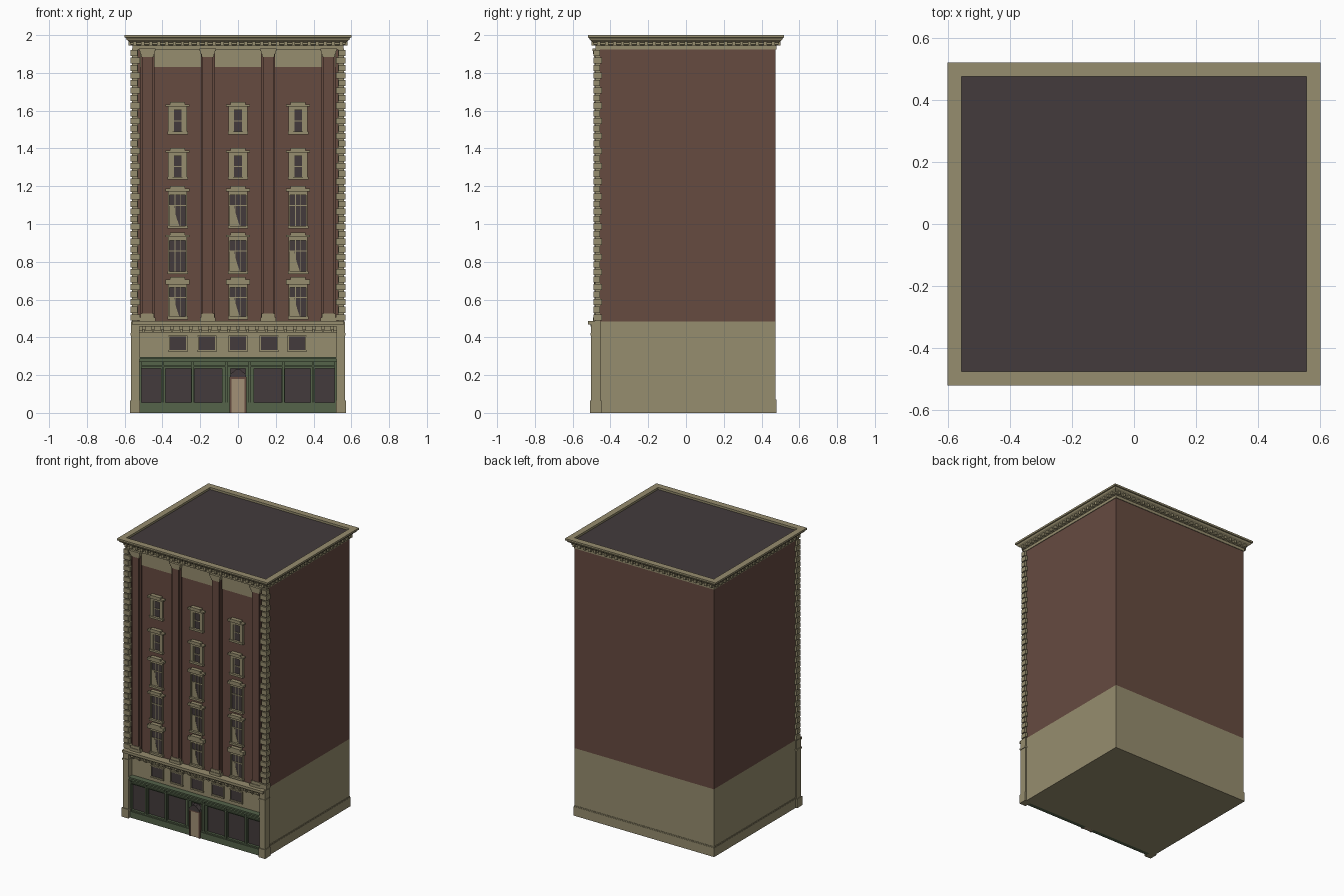
import bpy, bmesh

if "Cube" in bpy.data.objects:
    bpy.data.objects.remove(bpy.data.objects["Cube"])


def mat(name, r, g, b):
    m = bpy.data.materials.new(name)
    m.diffuse_color = (r, g, b, 1)
    m.use_nodes = True
    m.node_tree.nodes["Principled BSDF"].inputs["Base Color"].default_value = m.diffuse_color
    return m


STONE = mat("beige stone", 0.305, 0.266, 0.156)
BRICK = mat("red brick", 0.133, 0.069, 0.051)
DARK = mat("dark glass and roof", 0.056, 0.044, 0.045)
GREEN = mat("green shopfront", 0.09, 0.125, 0.068)
TAN = mat("tan door", 0.36, 0.28, 0.18)


def finish(name, bm, material):
    bmesh.ops.recalc_face_normals(bm, faces=bm.faces)
    me = bpy.data.meshes.new(name)
    bm.to_mesh(me)
    bm.free()
    me.materials.append(material)
    ob = bpy.data.objects.new(name, me)
    bpy.context.collection.objects.link(ob)
    return ob


def box(bm, x0, x1, y0, y1, z0, z1):
    v = [bm.verts.new((x, y, z)) for z in (z0, z1)
         for x, y in ((x0, y0), (x1, y0), (x1, y1), (x0, y1))]
    for f in ((0, 1, 2, 3), (4, 5, 6, 7), (0, 1, 5, 4), (1, 2, 6, 5), (2, 3, 7, 6), (3, 0, 4, 7)):
        bm.faces.new([v[i] for i in f])


def boxes(name, material, items):
    bm = bmesh.new()
    for it in items:
        box(bm, *it)
    return finish(name, bm, material)


def prism(bm, pts, y0, y1):
    """Extrude an x-z outline along y."""
    a = [bm.verts.new((x, y0, z)) for x, z in pts]
    b = [bm.verts.new((x, y1, z)) for x, z in pts]
    bm.faces.new(a)
    bm.faces.new(b)
    n = len(pts)
    for i in range(n):
        bm.faces.new((a[i], a[(i + 1) % n], b[(i + 1) % n], b[i]))


W = -0.46            # front wall plane
HX, HY = 0.555, 0.475

# Main masses
boxes("brick_body", BRICK, [(-HX, HX, W, HY, 0.485, 1.95)])
boxes("stone_base", STONE, [(-HX, HX, W, HY, 0, 0.485)])
boxes("base_plinth", STONE, [(-HX - .005, HX + .005, W, HY + .005, 0, 0.065),
                             (-HX - .003, HX + .003, W, HY + .003, 0.065, 0.072)])
boxes("flat_roof", DARK, [(-HX, HX, -HY, HY, 1.96, 1.985)])

# Top cornice: profile swept round the rectangle
prof = [(-.02, 1.925), (.004, 1.925), (.004, 1.945), (.014, 1.95), (.014, 1.96),
        (.034, 1.975), (.038, 1.985), (.045, 1.987), (.045, 2.0), (0, 2.0), (-.02, 1.98)]
prof[9:] = [(0, 2.0), (0, 1.96), (-.02, 1.96)]
bm = bmesh.new()
rings = []
for o, z in prof:
    x, y = HX + o, HY + o
    rings.append([bm.verts.new(p) for p in ((-x, -y, z), (x, -y, z), (x, y, z), (-x, y, z))])
for i, r in enumerate(rings):
    s = rings[(i + 1) % len(rings)]
    for j in range(4):
        k = (j + 1) % 4
        bm.faces.new((r[j], r[k], s[k], s[j]))
finish("top_cornice", bm, STONE)

# Dentils under the cornice on all four sides
items = []
for i in range(27):
    x = -0.546 + i * 0.042
    for s in (-1, 1):
        y = s * (HY + .012)
        items.append((x - .009, x + .009, y - .014, y + .014, 1.945, 1.967))
for i in range(23):
    y = -0.462 + i * 0.042
    for s in (-1, 1):
        x = s * (HX + .012)
        items.append((x - .014, x + .014, y - .009, y + .009, 1.945, 1.967))
boxes("cornice_dentils", STONE, items)

# Stone frieze on the front
boxes("front_frieze", STONE, [(-.52, .52, W - .006, W + .01, 1.83, 1.945)])

# Corner quoins: core strip with alternating long and short blocks
items = []
for s in (-1, 1):
    def qx(a, b):
        return (min(s * a, s * b), max(s * a, s * b))
    items.append((*qx(.53, .562), -.482, -.455, .485, 1.93))
    for i in range(36):
        z = .49 + i * .04
        inner, back = ((.518, -.444), (.532, -.456))[i % 2]
        items.append((*qx(inner, .57), -.49, back, z, z + .032))
boxes("corner_quoins", STONE, items)

# Base corner piers with foot and cap
items = []
for s in (-1, 1):
    for a, b, y0, y1, z0, z1 in ((.522, .566, -.502, -.452, 0, .485),
                                 (.518, .571, -.508, -.448, 0, .065),
                                 (.519, .570, -.506, -.450, .41, .422)):
        items.append((min(s * a, s * b), max(s * a, s * b), y0, y1, z0, z1))
boxes("base_corner_piers", STONE, items)

# Brick pilasters with stone bases and capitals
brick, stone = [], []
for c in (-.48, -.16, .16, .48):
    brick += [(c - .037, c + .037, W - .014, W + .01, .5, 1.9),
              (c - .027, c + .027, W - .025, W, .5, 1.9)]
    for h, d, z0, z1 in ((.042, .032, .485, .505), (.036, .028, .505, .525),
                         (.034, .028, 1.885, 1.9), (.039, .032, 1.9, 1.915),
                         (.044, .036, 1.915, 1.928)):
        stone.append((c - h, c + h, W - d, W + .01, z0, z1))
boxes("pilaster_shafts", BRICK, brick)
boxes("pilaster_bases_and_capitals", STONE, stone)

# Ledge over the base with brackets
items = [(-.56, .56, -.518, W, .468, .486), (-.55, .55, -.506, W, .457, .468),
         (-.53, .53, -.474, W, .425, .435)]
for i in range(21):
    x = -.5 + i * .05
    items += [(x - .009, x + .009, -.496, W, .44, .458),
              (x - .006, x + .006, -.484, W, .425, .44)]
boxes("base_ledge", STONE, items)

# Upper windows
glass, frame, drape = [], [], bmesh.new()
rows = [(.495, .675, .72), (.735, .925, .955), (.975, 1.165, 1.2),
        (1.235, 1.372, 1.402), (1.475, 1.615, 1.645)]
draped = {(0, 0), (0, 1), (0, 2), (1, 1), (1, 2), (2, 0), (2, 1)}
for r, (z0, z1, z2) in enumerate(rows):
    tall = r < 3
    for k, c in enumerate((-.32, 0, .318)):
        g = .042 if tall else .027     # half width of the glass
        b, t = z0 + .014, z1 - .012
        glass.append((c - g, c + g, W - .003, W + .01, b, t))
        for s in (-1, 1):              # jambs
            a, e = sorted((c + s * g, c + s * .05))
            frame.append((a, e, W - .014, W, z0, z1))
        frame += [(c - .05, c + .05, W - .014, W, t, z1),
                  (c - .054, c + .054, W - .02, W, z0, b),
                  (c - .05, c + .05, W - .016, W, z1, z1 + .008),
                  (c - .063, c + .063, W - .026, W, z1 + .006, z2 - .013),
                  (c - .04, c + .04, W - .028, W, z2 - .013, z2)]
        zb = b + (t - b) * (.66 if tall else .5)
        frame.append((c - g, c + g, W - .007, W, zb - .003, zb + .003))
        if tall:
            for x in (c - .014, c + .014):
                frame.append((x - .002, x + .002, W - .007, W, b, t))
        else:
            for s in (-1, 1):
                x = c + s * .024
                frame.append((x - .004, x + .004, W - .007, W, b, t))
        if (r, k) in draped:           # drawn curtain
            s = -1
            prism(drape, [(c + s * g, b), (c - s * .01, b), (c + s * .004, b + .04),
                          (c + s * .014, b + .075), (c + s * .02, zb), (c + s * g, zb)],
                  W - .005, W)
boxes("window_glass", DARK, glass)
boxes("window_frames", STONE, frame)
finish("window_curtains", drape, STONE)

# Mezzanine openings
glass, frame = [], []
for c in (-.317, -.164, 0, .164, .312):
    glass.append((c - .043, c + .043, W - .003, W + .01, .332, .404))
    frame += [(c - .05, c + .05, W - .01, W, .322, .332),
              (c - .05, c + .05, W - .01, W, .404, .41)]
    for s in (-1, 1):
        frame.append((c + s * .046 - .003, c + s * .046 + .003, W - .008, W, .332, .404))
boxes("mezzanine_windows", DARK, glass)
boxes("mezzanine_frames", STONE, frame)

# Shopfront: dark glass behind a green frame
boxes("shop_glass", DARK, [(-.52, .52, W - .004, W + .01, .05, .24)])
items = [(-.522, .522, -.488, W, 0, .045), (-.522, .522, -.482, W, .045, .054),
         (-.522, .522, -.476, W, .236, .27), (-.522, .522, -.486, W, .245, .252),
         (-.522, .522, -.494, W, .27, .28), (-.522, .522, -.502, W, .284, .296),
         (-.522, .522, -.488, W, .28, .284)]
for a, b in ((.04, .085), (.23, .248), (.385, .408), (.514, .522)):
    for s in (-1, 1):
        x0, x1 = sorted((s * a, s * b))
        items.append((x0, x1, -.476, W, .045, .24))
        m = (x0 + x1) / 2
        items.append((m - .006, m + .006, -.484, W, .045, .285))
boxes("shopfront_frame", GREEN, items)

# Entrance: tan door, brick surround, small arched hood
boxes("entrance_door", TAN, [(-.034, .034, -.492, W, 0, .185)])
boxes("entrance_surround", BRICK, [(-.044, -.034, -.497, W, 0, .19), (.034, .044, -.497, W, 0, .19),
                                   (-.034, .034, -.495, W, .18, .19)])
bm = bmesh.new()
prism(bm, [(-.044, .19), (.044, .19), (.04, .205), (.024, .218), (.012, .23),
           (-.012, .23), (-.024, .218), (-.04, .205)], -.5, W)
finish("entrance_hood", bm, DARK)
